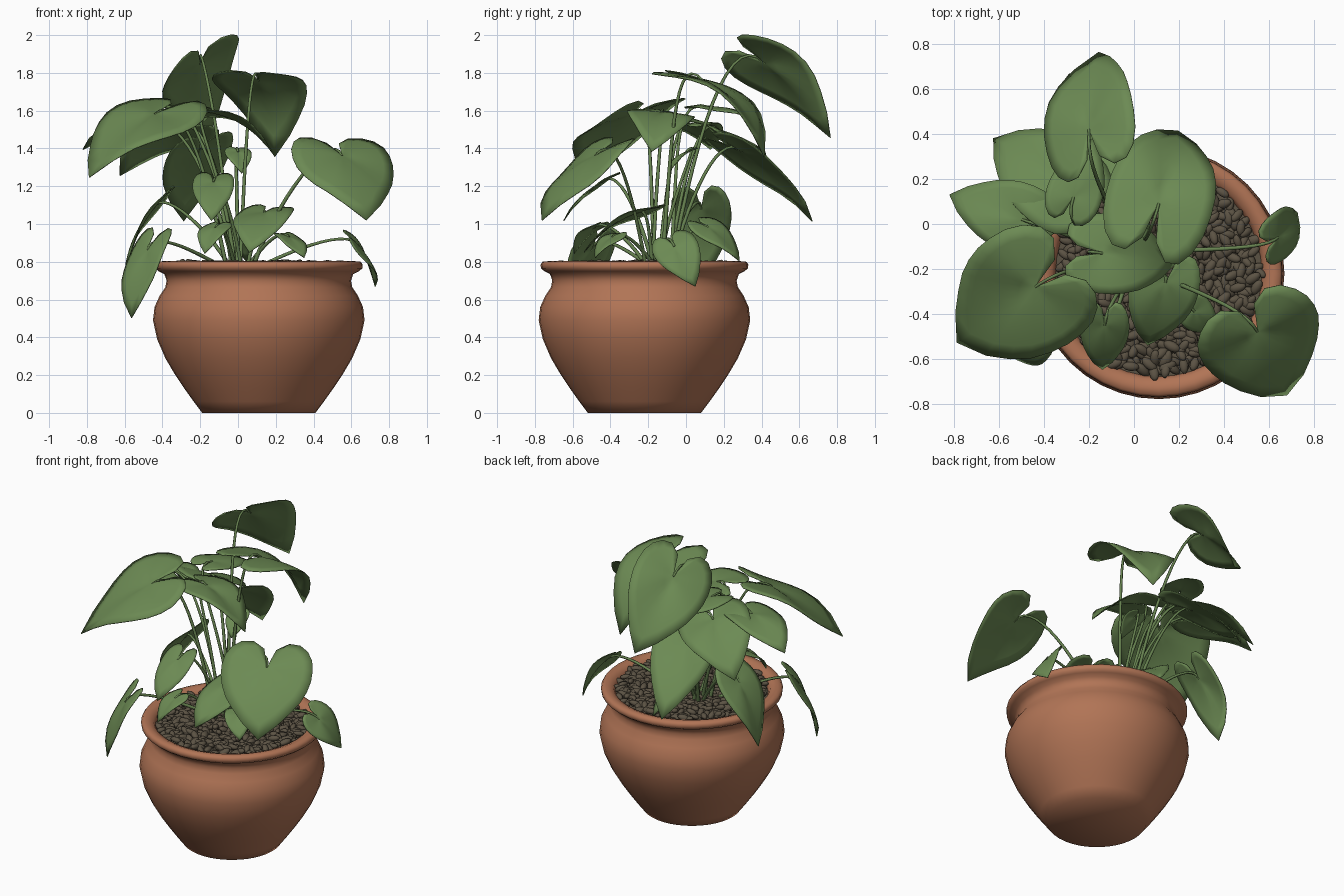
import bpy, bmesh, math, random
from mathutils import Vector, Matrix, Euler

if "Cube" in bpy.data.objects:
    bpy.data.objects.remove(bpy.data.objects["Cube"])

random.seed(4)
CX, CY = 0.11, -0.22          # pot axis


def material(name, rgb):
    m = bpy.data.materials.new(name)
    m.diffuse_color = (*rgb, 1)
    m.use_nodes = True
    m.node_tree.nodes["Principled BSDF"].inputs["Base Color"].default_value = m.diffuse_color
    return m


TERRACOTTA = material("terracotta", (0.44, 0.175, 0.092))
PEBBLE = material("brown_pebble", (0.105, 0.085, 0.057))
LEAF = material("leaf_green", (0.15, 0.255, 0.088))
STALK = material("stalk_green", (0.135, 0.225, 0.08))


def make_object(name, bm, mat):
    me = bpy.data.meshes.new(name)
    bm.to_mesh(me)
    bm.free()
    for p in me.polygons:
        p.use_smooth = True
    me.materials.append(mat)
    ob = bpy.data.objects.new(name, me)
    bpy.context.collection.objects.link(ob)
    return ob


# Pot: turned profile (radius, height), from base centre up over the rim to the inside
profile = [(0.001, 0), (0.30, 0), (0.345, 0.06), (0.395, 0.13), (0.445, 0.205),
           (0.495, 0.29), (0.538, 0.39), (0.56, 0.49), (0.552, 0.56), (0.525, 0.62),
           (0.495, 0.665), (0.488, 0.70), (0.50, 0.735), (0.53, 0.75), (0.548, 0.765),
           (0.55, 0.785), (0.54, 0.80), (0.51, 0.803), (0.475, 0.79), (0.46, 0.76),
           (0.455, 0.70)]
SEG = 40
bm = bmesh.new()
rings = [[bm.verts.new((CX + r * math.cos(2 * math.pi * i / SEG),
                        CY + r * math.sin(2 * math.pi * i / SEG), z)) for i in range(SEG)]
         for r, z in profile]
for a, b in zip(rings, rings[1:]):
    for i in range(SEG):
        j = (i + 1) % SEG
        bm.faces.new((a[i], a[j], b[j], b[i]))
pot = make_object("pot", bm, TERRACOTTA)
bpy.context.view_layer.objects.active = pot
pot.select_set(True)
bpy.ops.object.shade_smooth_by_angle(angle=math.radians(60))

# Soil disc under the pebbles
bm = bmesh.new()
bmesh.ops.create_circle(bm, cap_ends=True, segments=SEG, radius=0.465,
                        matrix=Matrix.Translation((CX, CY, 0.755)))
make_object("soil", bm, PEBBLE)

# Pebbles: elongated stones scattered in a sunflower pattern
bm = bmesh.new()
COUNT = 620
for i in range(COUNT):
    r = 0.445 * math.sqrt((i + 0.5) / COUNT)
    a = i * 2.39996
    pos = Vector((CX + r * math.cos(a) + random.uniform(-0.012, 0.012),
                  CY + r * math.sin(a) + random.uniform(-0.012, 0.012),
                  0.772 + random.uniform(-0.01, 0.018)))
    rot = Euler((random.uniform(-0.5, 0.5), random.uniform(-0.5, 0.5),
                 random.uniform(0, math.pi))).to_matrix().to_4x4()
    s = random.uniform(0.9, 1.2)
    bmesh.ops.create_icosphere(bm, subdivisions=2, radius=1, matrix=Matrix.Translation(pos) @ rot
                               @ Matrix.Diagonal((0.035 * s, 0.019 * s, 0.016 * s, 1)))
make_object("pebbles", bm, PEBBLE)

# Leaves: notch point, tip point, width, roll in degrees, arch
upper_leaves = [
    ((-0.20, 0.42, 1.85), (-0.17, 0.78, 1.47), 0.48, 38, 0.075),
    ((0.11, 0.09, 1.76), (0.20, 0.43, 1.37), 0.48, 0, 0.14),
    ((-0.32, 0.17, 1.50), (-0.63, 0.39, 1.27), 0.44, -18, 0.075),
    ((-0.50, 0.02, 1.53), (-0.82, 0.13, 1.39), 0.32, 0, 0.09),
    ((-0.44, -0.28, 1.58), (-0.79, -0.53, 1.25), 0.60, 10, 0.06),
    ((-0.21, 0.30, 1.38), (-0.28, 0.655, 1.00), 0.38, 14, 0.075),
    ((-0.27, 0.12, 1.62), (-0.18, 0.38, 1.53), 0.25, 0, 0.075),
    ((-0.14, -0.13, 1.59), (0.19, -0.18, 1.40), 0.36, 8, 0.10),
    ((0.55, -0.48, 1.36), (0.67, -0.74, 1.00), 0.56, 0, 0.075),
]
lower_leaves = [
    ((0.00, 0.00, 1.38), (0.02, -0.10, 1.27), 0.14, 0, 0.075),
    ((0.64, -0.06, 0.88), (0.73, 0.05, 0.67), 0.24, -45, 0.075),
    ((-0.48, -0.50, 0.86), (-0.56, -0.57, 0.50), 0.28, 0, 0.075),
    ((-0.45, 0.08, 1.08), (-0.60, 0.09, 0.70), 0.32, 0, 0.075),
    ((-0.03, 0.12, 0.98), (0.04, 0.28, 0.80), 0.22, -20, 0.075),
    ((0.27, -0.39, 0.93), (0.35, -0.48, 0.82), 0.16, 0, 0.075),
    ((0.14, -0.26, 1.06), (0.06, -0.54, 0.85), 0.31, 0, 0.075),
    ((-0.13, -0.45, 1.22), (-0.14, -0.64, 1.01), 0.22, 0, 0.075),
    ((-0.12, -0.49, 0.98), (-0.18, -0.60, 0.85), 0.17, 0, 0.075),
]
# Heart outline: radius from the notch at every 15 degrees away from the tip
HEART = [1, 0.82, 0.70, 0.635, 0.59, 0.565, 0.55, 0.545, 0.53, 0.50, 0.43, 0.28]
RINGS = 5


def add_leaf(name, base, tip, width, roll, arch):
    length = (tip - base).length
    d = (tip - base).normalized()
    side = Vector((d.y, -d.x, 0)).normalized()
    side.rotate(Matrix.Rotation(-math.radians(roll), 3, d))
    if side.z * roll < 0:
        side.rotate(Matrix.Rotation(2 * math.radians(roll), 3, d))
    normal = side.cross(d)
    phase = random.uniform(0, 6.28)

    def point(k, step):
        r = HEART[abs(step)] * k / RINGS
        ang = math.radians(15 * step)
        u, v = r * math.cos(ang), r * math.sin(ang) / 0.55
        lift = (arch * 4 * u * (1 - u) * length - 0.07 * width * v * v
                + 0.05 * width * abs(v)
                + 0.06 * width * r * math.sin(3 * ang + phase))
        return base + d * u * length + side * v * width / 2 + normal * lift

    bm = bmesh.new()
    centre = bm.verts.new(base)
    steps = range(-11, 12)
    prev = None
    for k in range(1, RINGS + 1):
        ring = [bm.verts.new(point(k, s)) for s in steps]
        for i in range(len(ring) - 1):
            if prev:
                bm.faces.new((prev[i], ring[i], ring[i + 1], prev[i + 1]))
            else:
                bm.faces.new((centre, ring[i], ring[i + 1]))
        prev = ring
    bmesh.ops.recalc_face_normals(bm, faces=bm.faces)
    if sum(f.normal.dot(normal) for f in bm.faces) < 0:
        bmesh.ops.reverse_faces(bm, faces=bm.faces)
    ob = make_object(name, bm, LEAF)
    thick = ob.modifiers.new("thickness", 'SOLIDIFY')
    thick.thickness = 0.005
    thick.offset = 0
    return d


# Stalks: one arching tube from the crown to each leaf
curve = bpy.data.curves.new("stalks", 'CURVE')
curve.dimensions = '3D'
curve.bevel_depth = 0.01
curve.bevel_resolution = 1
curve.use_fill_caps = True
for n, (b, t, w, roll, arch) in enumerate(upper_leaves + lower_leaves):
    base, tip = Vector(b), Vector(t)
    d = add_leaf(f"leaf_{n + 1:02d}", base, tip, w, roll, arch)
    root = Vector((0.02 + 0.12 * base.x + random.uniform(-0.03, 0.03),
                   -0.13 + 0.12 * base.y + random.uniform(-0.03, 0.03), 0.76))
    span = base - root
    p1 = root + Vector((span.x * 0.25, span.y * 0.25, span.z * 0.6))
    p2 = base - d * 0.25 * span.length
    sp = curve.splines.new('POLY')
    N = 14
    sp.points.add(N)
    for i in range(N + 1):
        s = i / N
        q = (root * (1 - s) ** 3 + p1 * 3 * s * (1 - s) ** 2
             + p2 * 3 * s * s * (1 - s) + base * s ** 3)
        sp.points[i].co = (*q, 1)
        sp.points[i].radius = 1.15 - 0.5 * s
curve.materials.append(STALK)
stalks = bpy.data.objects.new("stalks", curve)
bpy.context.collection.objects.link(stalks)
bpy.ops.object.select_all(action='DESELECT')
stalks.select_set(True)
bpy.context.view_layer.objects.active = stalks
bpy.ops.object.convert(target='MESH')
